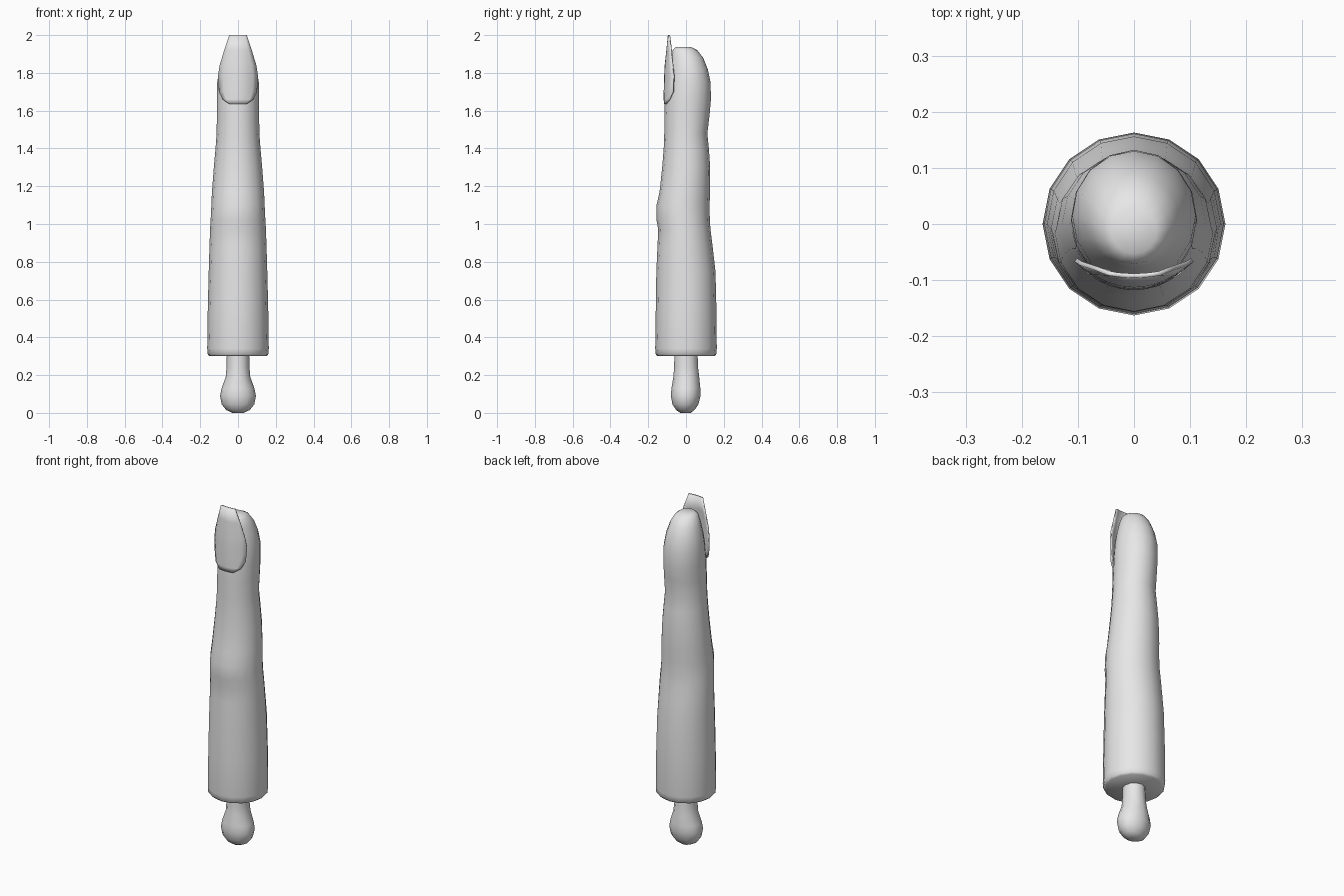
import bpy, bmesh
from math import sin, cos, pi, radians

cube = bpy.data.objects.get("Cube")
if cube:
    bpy.data.objects.remove(cube, do_unlink=True)

grey = bpy.data.materials.new("plain_grey")
grey.use_nodes = True
grey.diffuse_color = (0.8, 0.8, 0.8, 1)
grey.node_tree.nodes["Principled BSDF"].inputs["Base Color"].default_value = (0.8, 0.8, 0.8, 1)


def finish(bm, name, angle):
    bmesh.ops.recalc_face_normals(bm, faces=bm.faces[:])
    mesh = bpy.data.meshes.new(name)
    bm.to_mesh(mesh)
    bm.free()
    mesh.materials.append(grey)
    obj = bpy.data.objects.new(name, mesh)
    bpy.context.collection.objects.link(obj)
    bpy.ops.object.select_all(action="DESELECT")
    obj.select_set(True)
    bpy.context.view_layer.objects.active = obj
    bpy.ops.object.shade_smooth_by_angle(angle=radians(angle))
    return obj


def bridge(bm, rows, closed):
    for low, high in zip(rows, rows[1:]):
        n = len(low)
        for i in range(n if closed else n - 1):
            j = (i + 1) % n
            bm.faces.new((low[i], low[j], high[j], high[i]))


def loft(name, rings, sides, angle):
    """Capped oval rings: height, half width, front y, back y."""
    bm = bmesh.new()
    rows = []
    for z, rx, front, back in rings:
        mid, ry = (front + back) / 2, (back - front) / 2
        rows.append([bm.verts.new((rx * cos(2 * pi * i / sides),
                                   mid + ry * sin(2 * pi * i / sides), z))
                     for i in range(sides)])
    bridge(bm, rows, True)
    bm.faces.new(rows[0])
    bm.faces.new(rows[-1])
    return finish(bm, name, angle)


# Finger with knuckle bump at the front and fleshy pads at the back
loft("finger", [
    (0.30, 0.150, -0.150, 0.150),
    (0.31, 0.160, -0.160, 0.160),
    (0.34, 0.163, -0.163, 0.163),
    (0.55, 0.160, -0.160, 0.161),
    (0.75, 0.155, -0.157, 0.156),
    (0.88, 0.151, -0.151, 0.141),
    (0.97, 0.148, -0.147, 0.130),
    (1.02, 0.145, -0.156, 0.126),
    (1.10, 0.141, -0.156, 0.125),
    (1.17, 0.138, -0.140, 0.127),
    (1.30, 0.128, -0.126, 0.128),
    (1.40, 0.119, -0.118, 0.121),
    (1.48, 0.113, -0.115, 0.113),
    (1.58, 0.112, -0.114, 0.125),
    (1.66, 0.112, -0.112, 0.132),
    (1.75, 0.110, -0.100, 0.130),
    (1.82, 0.099, -0.089, 0.115),
    (1.88, 0.081, -0.079, 0.091),
    (1.92, 0.062, -0.071, 0.060),
    (1.937, 0.040, -0.053, 0.027),
], 16, 60)

# Bone stub with a rounded knob
loft("bone", [
    (0.00, 0.030, -0.030, 0.025),
    (0.015, 0.062, -0.052, 0.045),
    (0.045, 0.086, -0.072, 0.066),
    (0.09, 0.095, -0.080, 0.077),
    (0.13, 0.087, -0.077, 0.076),
    (0.19, 0.065, -0.067, 0.070),
    (0.24, 0.061, -0.063, 0.064),
    (0.32, 0.059, -0.061, 0.061),
], 12, 80)

# Curved nail: height, half width, y at the middle, y at the edges
bm = bmesh.new()
rows = []
for z, w, mid, edge in [
    (1.635, 0.045, -0.113, -0.106),
    (1.66, 0.080, -0.114, -0.086),
    (1.70, 0.098, -0.114, -0.068),
    (1.78, 0.104, -0.112, -0.064),
    (1.84, 0.095, -0.109, -0.070),
    (1.92, 0.071, -0.100, -0.078),
    (2.00, 0.045, -0.092, -0.088),
]:
    rows.append([bm.verts.new((w * t, mid + (edge - mid) * t * t, z))
                 for t in (k / 4 for k in range(-4, 5))])
bridge(bm, rows, False)
nail = finish(bm, "nail", 40)
thick = nail.modifiers.new("thickness", "SOLIDIFY")
thick.thickness = 0.008
thick.offset = 0
